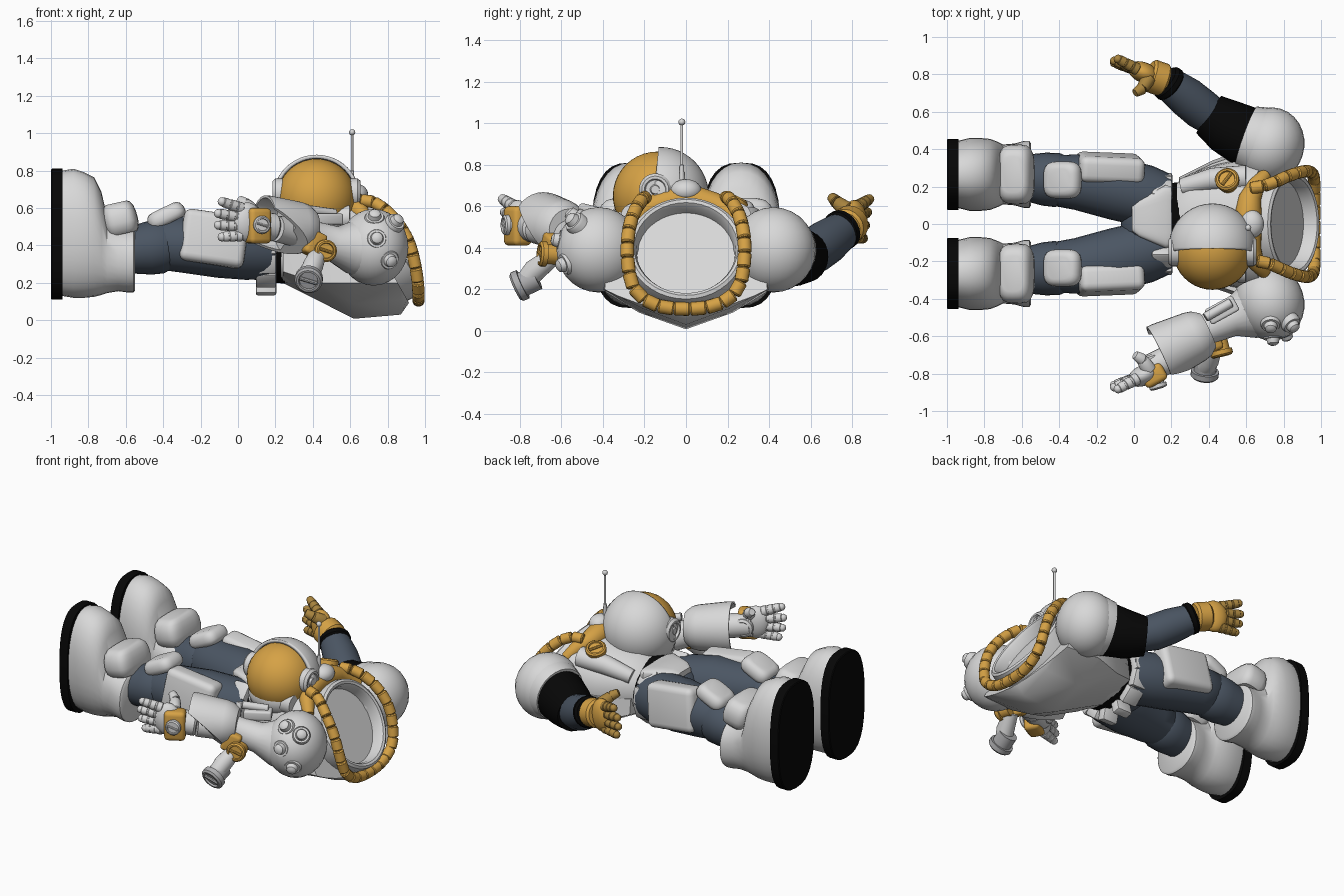
import bpy, bmesh, math
from mathutils import Vector, Matrix, Euler

old = bpy.data.objects.get("Cube")
if old:
    bpy.data.objects.remove(old)


def material(name, rgb):
    m = bpy.data.materials.new(name)
    m.use_nodes = True
    m.diffuse_color = (*rgb, 1)
    m.node_tree.nodes["Principled BSDF"].inputs["Base Color"].default_value = (*rgb, 1)
    return m


WHITE = material("suit white", (0.69, 0.69, 0.69))
ORANGE = material("amber", (0.67, 0.36, 0.06))
BROWN = material("glove finger brown", (0.4, 0.235, 0.05))
BLUE = material("slate blue fabric", (0.07, 0.092, 0.125))
BLACK = material("black rubber", (0.002, 0.002, 0.002))
GREY = material("joint grey", (0.42, 0.42, 0.43))


def finish(name, bm, mat):
    bmesh.ops.recalc_face_normals(bm, faces=bm.faces)
    me = bpy.data.meshes.new(name)
    bm.to_mesh(me)
    bm.free()
    me.materials.append(mat)
    ob = bpy.data.objects.new(name, me)
    bpy.context.collection.objects.link(ob)
    bpy.ops.object.select_all(action="DESELECT")
    ob.select_set(True)
    bpy.context.view_layer.objects.active = ob
    bpy.ops.object.shade_smooth_by_angle(angle=math.radians(40))
    return ob


def skin(rings):
    """Join equal rings of points into a capped skin."""
    bm = bmesh.new()
    vs = [[bm.verts.new(p) for p in r] for r in rings]
    n = len(vs[0])
    for a, b in zip(vs, vs[1:]):
        for i in range(n):
            bm.faces.new((a[i], a[(i + 1) % n], b[(i + 1) % n], b[i]))
    bm.faces.new(vs[0])
    bm.faces.new(vs[-1])
    return bm


def cut(bm, co, no, fill=True):
    """Remove everything beyond a plane."""
    bmesh.ops.bisect_plane(bm, geom=bm.verts[:] + bm.edges[:] + bm.faces[:],
                           plane_co=co, plane_no=no, clear_outer=True)
    if fill:
        bmesh.ops.holes_fill(bm, edges=[e for e in bm.edges if e.is_boundary])


def loft_x(sections, power=2.0, n=32):
    """Rounded sections (x, y, z, half width, half height) along x."""
    def c(v):
        return math.copysign(abs(v) ** (2 / power), v)
    angles = [math.tau * i / n for i in range(n)]
    return skin([[(x, y + hy * c(math.cos(a)), z + hz * c(math.sin(a))) for a in angles]
                 for x, y, z, hy, hz in sections])


def turned(origin, axis, profile, n=24):
    q = Vector(axis).to_track_quat("Z", "Y")
    return skin([[Vector(origin) + q @ Vector((r * math.cos(math.tau * i / n),
                 r * math.sin(math.tau * i / n), h)) for i in range(n)] for r, h in profile])


def lathe(name, origin, axis, profile, mat, n=24):
    """Profile of (radius, height) turned about an axis."""
    return finish(name, turned(origin, axis, profile, n), mat)


def rod(name, a, b, r1, r2, mat, n=20):
    d = Vector(b) - Vector(a)
    e = min(r1, r2) * 0.15
    return lathe(name, a, d, [(r1 - e, 0), (r1, e), (r2, d.length - e), (r2 - e, d.length)], mat, n)


def limb(name, pts, mat, n=24):
    """Soft tube through points (x, y, z, radius)."""
    ps = [Vector(p[:3]) for p in pts]
    rings = []
    for i, p in enumerate(ps):
        t = (ps[min(i + 1, len(ps) - 1)] - ps[max(i - 1, 0)]).normalized()
        side = t.cross(Vector((0, 0, 1))).normalized()
        up = side.cross(t)
        rings.append([p + pts[i][3] * (math.cos(math.tau * k / n) * side
                      + math.sin(math.tau * k / n) * up) for k in range(n)])
    return finish(name, skin(rings), mat)


def ball(name, loc, size, mat, rot=(0, 0, 0), n=28):
    bm = bmesh.new()
    bmesh.ops.create_uvsphere(bm, u_segments=n, v_segments=n // 2, radius=1)
    bm.transform(Matrix.LocRotScale(Vector(loc), Euler(rot), Vector(size)))
    return finish(name, bm, mat)


def block(name, loc, size, mat, rot=(0, 0, 0), bevel=0.02, seg=3):
    bm = bmesh.new()
    bmesh.ops.create_cube(bm, size=1)
    bm.transform(Matrix.Diagonal((*size, 1)))
    bmesh.ops.bevel(bm, geom=bm.edges[:], offset=bevel, segments=seg, affect="EDGES", profile=0.5)
    bm.transform(Matrix.LocRotScale(Vector(loc), Euler(rot), None))
    return finish(name, bm, mat)


def pad(name, loc, size, mat, rot):
    """Cushion with a rounded outline and domed top."""
    bm = loft_x([(h, 0, 0, w, w) for h, w in ((-.5, .4), (-.38, .47), (-.15, .5), (.1, .49),
                                              (.32, .45), (.45, .38), (.5, .3))], 3.6)
    bm.transform(Matrix.Rotation(-math.pi / 2, 4, "Y"))
    bm.transform(Matrix.LocRotScale(Vector(loc), Euler(rot), Vector(size)))
    return finish(name, bm, mat)


def knob(name, loc, axis, r, mat):
    """Stepped round fitting with a slot bar."""
    lathe(name, loc, axis, [(r * .8, -r), (r * .8, 0), (r, 0), (r, r * .4), (r * .85, r * .55),
                            (r * .7, r * .55), (r * .65, r * .4)], mat)
    a = Vector(axis).normalized()
    side = a.cross(Vector((.3, .1, 1))).normalized() * r * .65
    c = Vector(loc) + a * r * .45
    rod(name + "_slot", c - side, c + side, r * .14, r * .14, mat, 8)


# Legs and boots
for s, side in ((1, "left"), (-1, "right")):
    y = 0.265 * s
    finish(side + "_sole", loft_x([(-1, y, .46, .185, .345), (-.995, y, .46, .19, .35),
                                   (-.937, y, .46, .19, .35)], 2.7), BLACK)
    finish(side + "_boot", loft_x([
        (-.94, y, .465, .18, .335), (-.88, y, .465, .195, .345), (-.82, y, .455, .195, .335),
        (-.77, y, .445, .19, .32), (-.73, y, .41, .175, .275), (-.70, y, .35, .16, .205),
        (-.64, y, .33, .165, .175), (-.585, y, .32, .18, .172), (-.56, y, .32, .18, .172),
        (-.55, y, .32, .165, .16)], 2.2), WHITE)
    pad(side + "_shin_plate", (-.632, y, .545), (.19, .32, .17), WHITE, (0, -.22, 0))
    pad(side + "_knee_pad", (-.385, .235 * s, .56), (.215, .2, .09), WHITE, (0, -.45, 0))
    limb(side + "_shin", [(-.60, .25 * s, .37, .12), (-.48, .24 * s, .385, .142),
                          (-.41, .235 * s, .395, .145), (-.37, .23 * s, .395, .13)], BLUE)
    limb(side + "_thigh", [(-.43, .23 * s, .40, .11), (-.40, .23 * s, .405, .138),
                           (-.3, .225 * s, .405, .15), (-.1, .19 * s, .395, .168),
                           (.06, .15 * s, .38, .165), (.16, .12 * s, .37, .15)], BLUE)
    block(side + "_thigh_plate", (-.13, .30 * s, .435), (.35, .14, .28), WHITE, (.12 * s, .14, -.04 * s), .04, 4)

# Hips, belt and pouches
ball("hips", (.1, 0, .38), (.17, .22, .165), BLUE)
bm = loft_x([(-.01, .03, .5, .07, .04), (.03, .03, .5, .1, .06), (.17, .04, .5, .17, .06),
             (.2, .04, .5, .16, .05)], 5)
finish("hip_plate", bm, WHITE)
finish("belt", loft_x([(.17, 0, .375, .215, .17), (.25, 0, .375, .225, .18)]), BLACK)
for deg in (-160, -130, -104, -76, -50, -20, 10, 42, 138, 170):
    a = math.radians(deg)
    block("belt_pouch", (.15, .24 * math.cos(a), .37 + .185 * math.sin(a)), (.11, .06, .11),
          WHITE, (a + math.pi / 2, 0, 0) if abs(math.cos(a)) < .5 else (a, 0, 0), .012, 2)

# Torso cut by the tilted neck plane
NECK = Vector((.83, 0, .385))
TILT = Vector((.87, 0, .49)).normalized()
bm = loft_x([(.23, 0, .375, .22, .17), (.3, 0, .385, .27, .2), (.45, 0, .37, .32, .24),
             (.6, 0, .36, .35, .28), (.75, 0, .35, .36, .28), (.87, 0, .32, .33, .24),
             (.95, 0, .28, .25, .17)], 2.2)
cut(bm, NECK - TILT * .07, TILT)
finish("torso", bm, WHITE)
lathe("neck_ring", NECK, TILT, [(.28, -.1), (.285, -.01), (.28, .025), (.265, .035), (.25, .03),
                                (.24, .01), (.235, -.045)], WHITE, 40)

# Back shell with a shallow keel
bm = bmesh.new()
for x, w, low in ((.24, .25, .2), (.42, .34, .11), (.62, .41, .008), (.87, .39, .03), (.94, .3, .13)):
    for yy, zz in ((0, low), (.55 * w, low + .08), (w, max(.2, low + .06)), (.95 * w, .36)):
        for s in (1, -1):
            bm.verts.new((x, s * yy, zz))
bmesh.ops.convex_hull(bm, input=bm.verts[:])
bmesh.ops.delete(bm, geom=[v for v in bm.verts if not v.link_faces], context="VERTS")
cut(bm, NECK - TILT * .07, TILT)
finish("back_shell", bm, WHITE)
for s in (1, -1):
    limb("chest_strap", [(.26, .2 * s, .49, .045), (.42, .24 * s, .54, .06), (.6, .25 * s, .55, .065)], WHITE)

# Amber yoke and chest fittings
limb("collar_yoke", [(.7, .26, .52, .035), (.655, .21, .58, .045), (.62, .14, .605, .06), (.605, 0, .635, .08),
                     (.62, -.14, .605, .06), (.655, -.21, .58, .045), (.7, -.26, .52, .035)], ORANGE)
ball("collar_dome", (.63, 0, .675), (.065, .075, .055), WHITE)
knob("chest_knob", (.5, .23, .61), (-.15, .45, 1), .064, ORANGE)

# Ribbed hose around the neck
half = [Vector(p) for p in ((.62, .19, .64), (.72, .21, .635), (.82, .255, .56), (.9, .28, .45),
                            (.94, .28, .33), (.962, .25, .2), (.965, .15, .125), (.965, 0, .105))]
path = half + [Vector((p.x, -p.y, p.z)) for p in half[-2::-1]]
dense = []
for i in range(len(path) - 1):
    p0, p1, p2, p3 = (path[min(max(i + k, 0), len(path) - 1)] for k in (-1, 0, 1, 2))
    for k in range(16):
        t = k / 16
        dense.append(.5 * (2 * p1 + (p2 - p0) * t + (2 * p0 - 5 * p1 + 4 * p2 - p3) * t * t
                           + (3 * p1 - p0 - 3 * p2 + p3) * t ** 3))
dense.append(path[-1])
stops, run = [dense[0]], 0
for a, b in zip(dense, dense[1:]):
    run += (b - a).length
    if run > .07:
        stops.append(b)
        run = 0
for a, b in zip(stops, stops[1:]):
    rod("hose_core", a, b, .029, .029, ORANGE, 12)
    rod("hose_rib", a.lerp(b, .03), a.lerp(b, .97), .033, .033, ORANGE, 16)

# Helmet
HC = Vector((.42, -.125, .65))
ball("visor", HC - Vector((0, .012, 0)), (.213, .215, .213), ORANGE, n=40)
bm = bmesh.new()
bmesh.ops.create_uvsphere(bm, u_segments=40, v_segments=24, radius=.235)
bmesh.ops.translate(bm, verts=bm.verts, vec=HC)
cut(bm, HC - Vector((0, .03, 0)), (0, -1, .1), False)
shell = finish("helmet_shell", bm, WHITE)
shell.modifiers.new("thickness", "SOLIDIFY").thickness = .02
lathe("helmet_jaw", (.42, -.135, .46), (0, 0, 1), [(.15, 0), (.19, .04), (.205, .09), (.2, .115), (.18, .12)], WHITE, 32)
for s in (1, -1):
    lathe("helmet_ear", (.42 + s * .2, -.148, .68), (s, 0, 0), [(.078, -.03), (.078, .02), (.065, .035),
          (.052, .035), (.046, .022), (.025, .022), (.02, .035)], WHITE)
rod("antenna_base", (.61, -.02, .67), (.61, -.02, .8), .016, .01, WHITE, 12)
rod("antenna_rod", (.61, -.02, .79), (.61, -.02, 1.0), .007, .007, WHITE, 10)
ball("antenna_tip", (.61, -.02, 1.005), (.017, .017, .017), WHITE, n=12)


# Hands reach toward the feet with fingers stacked upward
def hand(side, s, mat, tips):
    ball(side + "_palm", (.05, .81 * s, .525), (.085, .055, .105), mat, (0, 0, -.4 * s))
    for k in range(4):
        a = Vector((.02, .825 * s, .455 + .047 * k))
        b = Vector((.02 * abs(k - 1.5) - .115, (.852 + .01 * k) * s, .445 + .063 * k))
        for j in range(3):
            p, q = a.lerp(b, j / 3), a.lerp(b, (j + .9) / 3)
            rod(side + "_finger", p, q, .034 - .003 * j, .032 - .003 * j, tips, 12)
            ball(side + "_knuckle", a.lerp(b, (j + 1) / 3), [.03 - .003 * j] * 3, tips, n=12)
    rod(side + "_thumb", (.08, .78 * s, .58), (.045, .725 * s, .62), .04, .033, tips, 12)
    rod(side + "_thumb_tip", (.045, .725 * s, .62), (.005, .7 * s, .645), .032, .024, tips, 12)


for s, side in ((1, "left"), (-1, "right")):
    ball(side + "_shoulder", (.725, .42 * s, .39), (.185, .205, .205), WHITE, (0, 0, -.3 * s))

# Left arm
limb("left_shoulder_cap", [(.72, .42, .39, .19), (.65, .45, .39, .185), (.6, .468, .385, .17)], WHITE)
limb("left_elbow_sleeve", [(.64, .455, .385, .15), (.595, .47, .38, .162), (.49, .525, .36, .147), (.40, .585, .355, .12)], BLACK)
limb("left_forearm", [(.44, .56, .355, .1), (.36, .615, .385, .11), (.28, .68, .43, .108), (.18, .755, .485, .09)], BLUE)
rod("left_cuff", (.205, .735, .475), (.165, .768, .497), .1, .098, BLACK)
rod("left_glove_cuff", (.17, .765, .495), (.08, .797, .52), .09, .09, ORANGE)
hand("left", 1, ORANGE, BROWN)

# Right armoured arm with a gauntlet open toward the front
limb("right_upper_arm", [(.7, -.43, .39, .18), (.6, -.48, .39, .14), (.51, -.51, .41, .095), (.36, -.58, .46, .08),
                         (.2, -.72, .49, .07)], WHITE)
bm = turned((.36, -.585, .49), (-.22, -.105, .02), [(.1, -.04), (.13, 0), (.14, .04),
            (.158, .22), (.158, .25), (.145, .25), (.13, .12)], 32)
cut(bm, (.3, -.69, .43), (-.3, -.7, -.65))
finish("right_gauntlet", bm, WHITE)
block("elbow_housing", (.47, -.46, .54), (.17, .09, .06), WHITE, (0, 0, .5), .012)
rod("elbow_piston", (.38, -.5, .59), (.52, -.42, .57), .025, .025, WHITE, 12)
block("elbow_band", (.4, -.63, .41), (.1, .12, .13), ORANGE, (0, .4, .4), .02)
knob("elbow_knob", (.465, -.675, .37), (.25, -1, .05), .06, ORANGE)
limb("elbow_flap", [(.43, -.64, .36, .045), (.4, -.73, .29, .055), (.38, -.77, .24, .05)], WHITE)
knob("flap_disc", (.38, -.785, .225), (-.1, -.85, -.4), .075, GREY)
rod("right_wrist", (.2, -.715, .495), (.06, -.785, .515), .075, .075, WHITE)
block("wrist_guard", (.105, -.81, .505), (.13, .1, .19), ORANGE, (0, 0, .5), .025)
lathe("palm_disc", (.09, -.74, .51), (-.35, 1, 0), [(.06, -.03), (.06, .03), (.045, .04), (.035, .03)], WHITE)
knob("wrist_disc", (.125, -.855, .51), (.3, -1, 0), .048, WHITE)
hand("right", -1, WHITE, WHITE)
for loc in ((.83, -.52, .51), (.74, -.58, .43), (.8, -.56, .33), (.73, -.52, .53)):
    axis = Vector(loc) - Vector((.725, -.38, .39))
    lathe("shoulder_pod", loc, axis, [(.05, -.09), (.055, .02), (.048, .035), (.036, .035),
                                      (.03, .06), (.015, .07)], WHITE)
